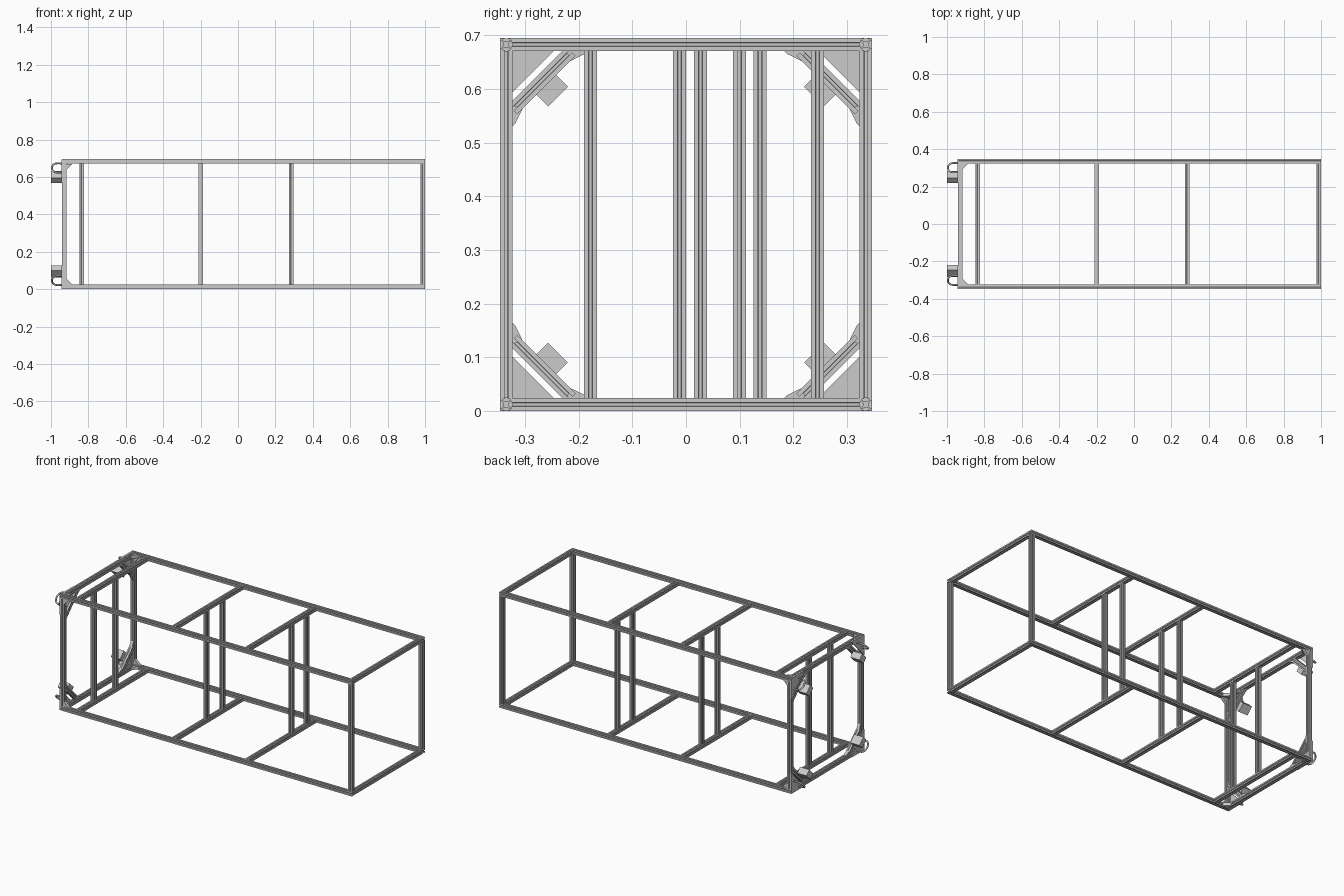
import bpy, bmesh, math
from mathutils import Vector, Matrix

if "Cube" in bpy.data.objects:
    bpy.data.objects.remove(bpy.data.objects["Cube"])

H = 0.012                      # half width of the slotted extrusion
Y, Z0, Z1 = 0.335, 0.012, 0.683  # rail centre lines
IN = 0.323                     # inner face of the rails

# one side of the T-slot profile, turned four times
half = [(H, -H), (H, -.0035), (.0102, -.0035), (.0102, -.007), (.0085, -.007), (.0055, -.0028)]
side = half + [(a, -b) for a, b in reversed(half[1:])]
profile = []
for k in range(4):
    r = Matrix.Rotation(k * math.pi / 2, 2)
    profile += [r @ Vector(p) for p in side]


def prism(name, pts, offset):
    """Extrude a flat polygon by an offset vector."""
    bm = bmesh.new()
    face = bm.faces.new([bm.verts.new(p) for p in pts])
    ext = bmesh.ops.extrude_face_region(bm, geom=[face], use_keep_orig=True)
    verts = [g for g in ext["geom"] if isinstance(g, bmesh.types.BMVert)]
    bmesh.ops.translate(bm, verts=verts, vec=offset)
    bmesh.ops.recalc_face_normals(bm, faces=bm.faces)
    me = bpy.data.meshes.new(name)
    bm.to_mesh(me)
    bm.free()
    ob = bpy.data.objects.new(name, me)
    bpy.context.collection.objects.link(ob)
    return ob


def beam(name, a, b):
    """Slotted bar between two points."""
    a, b = Vector(a), Vector(b)
    d = (b - a).normalized()
    u = Vector((0, 0, 1)) if abs(d.x) > .9 else Vector((1, 0, 0))
    v = d.cross(u)
    return prism(name, [a + u * p.x + v * p.y for p in profile], b - a)


# long rails
for y in (-Y, Y):
    for z in (Z0, Z1):
        beam("long_rail", (-.94, y, z), (1, y, z))

# cross bars, corner posts and inner uprights
stations = {-.928: (-Y, Y), -.835: (-.178, .027), -.2: (-.012, .138),
            .285: (.1, .245), .988: (-Y, Y)}
for x, uprights in stations.items():
    for z in (Z0, Z1):
        beam("cross_bar", (x, -IN, z), (x, IN, z))
    for y in uprights:
        beam("upright", (x, y, Z0 + H), (x, y, Z1 - H))

# hardware in the four corners of the left end
for sy in (-1, 1):
    for sz in (-1, 1):
        def P(x, u, v):
            # u, v: distance inward from the inner corner
            return Vector((x, sy * (IN - u), .3475 + sz * (IN - v)))

        def plate(name, x0, x1, uv):
            return prism(name, [P(x0, u, v) for u, v in uv], Vector((x1 - x0, 0, 0)))

        # diagonal brace with angled end brackets
        beam("diagonal_brace", P(-.928, 0, .109), P(-.928, .109, 0))
        wedge = [(0, .1), (0, .14), (.005, .135), (.018, .108)]
        plate("brace_bracket", -.937, -.919, wedge)
        plate("brace_bracket", -.937, -.919, [(v, u) for u, v in wedge])

        # triangular corner plate
        plate("corner_plate", -.944, -.939, [(-.024, -.024), (.1, -.024), (-.024, .1)])

        # block standing out behind the brace
        plate("stop_block", -1, -.939, [(.039, .076), (.066, .103), (.103, .066), (.076, .039)])

        # bent handle on the corner plate
        cu = bpy.data.curves.new("handle", 'CURVE')
        cu.dimensions = '3D'
        cu.bevel_depth = .005
        cu.bevel_resolution = 2
        cu.use_fill_caps = True
        path = [(-.94, -.034), (-.965, -.035)]
        path += [(-.967 - .028 * math.sin(t), -.035 * math.cos(t))
                 for t in [math.pi * i / 12 for i in range(1, 12)]]
        path += [(-.965, .035), (-.94, .034)]
        sp = cu.splines.new('POLY')
        sp.points.add(len(path) - 1)
        for pt, (x, t) in zip(sp.points, path):
            k = t * math.sqrt(.5)
            pt.co = (*P(x, .022 + k, .022 - k), 1)
        bpy.context.collection.objects.link(bpy.data.objects.new("handle", cu))

        # small gussets between end frame and long rails
        g, x = .03, -.916
        prism("rail_gusset", [P(x, -.021, 0), P(x + g, -.021, 0), P(x, -.021, g)],
              Vector((0, -sy * .018, 0)))
        prism("rail_gusset", [P(x, 0, -.021), P(x + g, 0, -.021), P(x, g, -.021)],
              Vector((0, 0, -sz * .018)))
